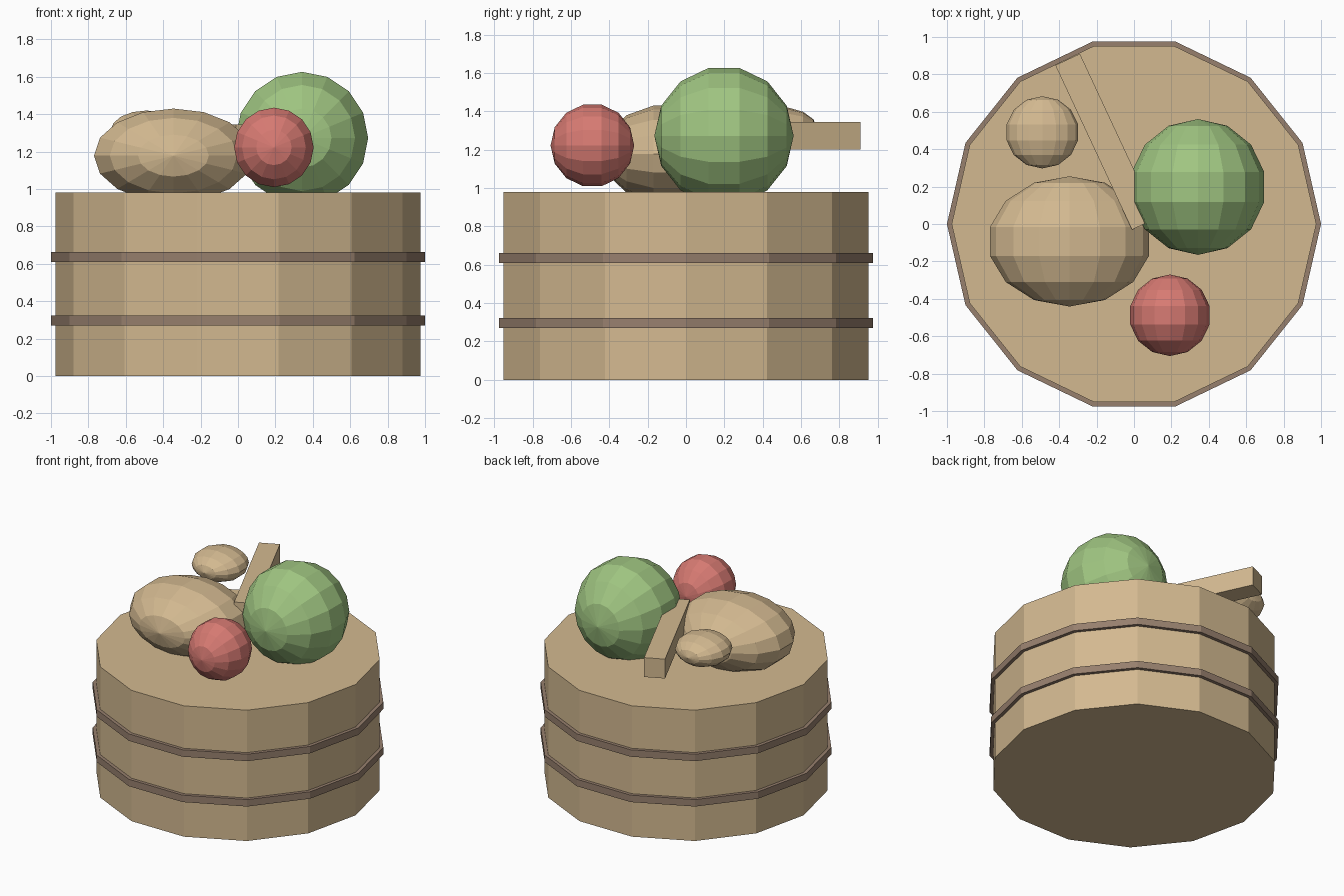
import bpy, bmesh, math
from mathutils import Matrix, Vector

cube = bpy.data.objects.get("Cube")
if cube:
    bpy.data.objects.remove(cube, do_unlink=True)


def material(name, rgb):
    mat = bpy.data.materials.new(name)
    mat.use_nodes = True
    mat.diffuse_color = (*rgb, 1)
    mat.node_tree.nodes["Principled BSDF"].inputs["Base Color"].default_value = (*rgb, 1)
    return mat


tan = material("tan", (0.65, 0.485, 0.28))
brown = material("brown", (0.31, 0.215, 0.155))
green = material("green", (0.35, 0.56, 0.22))
red = material("red", (0.68, 0.195, 0.17))


def finish(name, bm, mat, location):
    mesh = bpy.data.meshes.new(name)
    bm.to_mesh(mesh)
    bm.free()
    mesh.materials.append(mat)
    obj = bpy.data.objects.new(name, mesh)
    obj.location = location
    bpy.context.collection.objects.link(obj)
    return obj


def drum(name, radius, bottom, top, mat):
    # Fourteen-sided cylinder with corners pointing along x
    bm = bmesh.new()
    bmesh.ops.create_cone(bm, cap_ends=True, segments=14, radius1=radius,
                          radius2=radius, depth=top - bottom,
                          matrix=Matrix.Rotation(math.pi / 2, 4, 'Z'))
    return finish(name, bm, mat, (0, 0, (bottom + top) / 2))


def ball(name, center, radii, mat):
    # Faceted ellipsoid with its poles facing front and back
    bm = bmesh.new()
    bmesh.ops.create_uvsphere(bm, u_segments=16, v_segments=7, radius=1)
    bmesh.ops.rotate(bm, verts=bm.verts, matrix=Matrix.Rotation(math.pi / 2, 3, 'X'))
    bmesh.ops.scale(bm, verts=bm.verts, vec=Vector(radii))
    return finish(name, bm, mat, center)


# Barrel and its hoops
drum("barrel", 0.975, 0, 0.98, tan)
for label, bottom in (("lower", 0.27), ("upper", 0.61)):
    drum(label + "_hoop", 1, bottom, bottom + 0.052, brown)

# Produce resting on top
ball("large_potato", (-0.345, -0.093, 1.178), (0.436, 0.348, 0.258), tan)
ball("small_potato", (-0.49, 0.49, 1.31), (0.196, 0.193, 0.112), tan)
ball("cabbage", (0.342, 0.198, 1.272), (0.363, 0.363, 0.363), green)
ball("tomato", (0.192, -0.488, 1.222), (0.218, 0.218, 0.218), red)

# Slanted plank lying across the back
bm = bmesh.new()
bmesh.ops.create_cube(bm, size=1)
bmesh.ops.scale(bm, verts=bm.verts, vec=Vector((0.145, 0.97, 0.145)))
plank = finish("plank", bm, tan, (-0.15, 0.44, 1.273))
plank.rotation_euler.z = math.radians(25)
